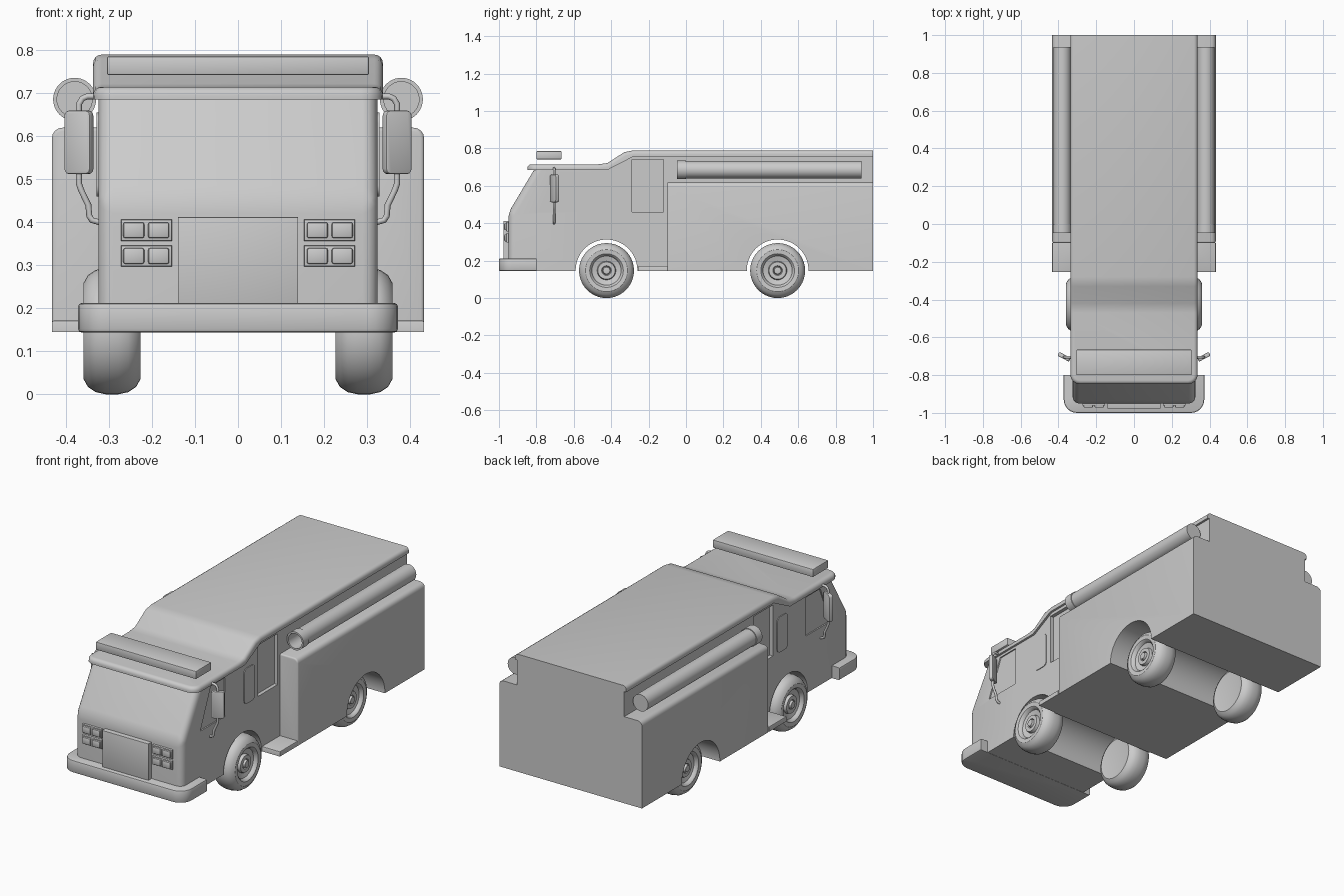
import bpy, bmesh, math
from mathutils import Matrix, Vector

if "Cube" in bpy.data.objects:
    bpy.data.objects.remove(bpy.data.objects["Cube"])


def finish(name, bm, cutters=(), mirror=False):
    """Turn a bmesh into an object, apply cutters, mirror and shade."""
    bmesh.ops.recalc_face_normals(bm, faces=bm.faces)
    me = bpy.data.meshes.new(name)
    bm.to_mesh(me)
    bm.free()
    ob = bpy.data.objects.new(name, me)
    bpy.context.collection.objects.link(ob)
    bpy.ops.object.select_all(action='DESELECT')
    ob.select_set(True)
    bpy.context.view_layer.objects.active = ob
    for c in cutters:
        m = ob.modifiers.new("cut", 'BOOLEAN')
        m.operation, m.solver, m.object = 'DIFFERENCE', 'EXACT', c
        bpy.ops.object.modifier_apply(modifier=m.name)
    bpy.ops.object.shade_smooth_by_angle(angle=math.radians(32))
    if mirror:
        ob.modifiers.new("mirror", 'MIRROR').use_mirror_merge = False
    return ob


def prism(pts, x0, x1):
    """Extrude a (y, z) outline from x0 to x1."""
    bm = bmesh.new()
    f = bm.faces.new([bm.verts.new((x0, y, z)) for y, z in pts])
    r = bmesh.ops.extrude_face_region(bm, geom=[f])
    bmesh.ops.translate(bm, vec=(x1 - x0, 0, 0),
                        verts=[v for v in r['geom'] if isinstance(v, bmesh.types.BMVert)])
    bmesh.ops.recalc_face_normals(bm, faces=bm.faces)
    bm.normal_update()
    return bm


def box(x0, x1, y0, y1, z0, z1):
    return prism([(y0, z0), (y1, z0), (y1, z1), (y0, z1)], x0, x1)


def bevel(bm, test, offset, segments=4):
    """Bevel the edges whose midpoint and direction pass the test."""
    es = [e for e in bm.edges
          if test((e.verts[0].co + e.verts[1].co) / 2,
                  (e.verts[1].co - e.verts[0].co).normalized(), e)]
    bmesh.ops.bevel(bm, geom=es, offset=offset, offset_type='OFFSET',
                    segments=segments, profile=0.5, affect='EDGES')
    bm.normal_update()
    return bm


def lathe(prof, steps, axis='X'):
    """Revolve (radius, along) points around the X or Y axis."""
    bm = bmesh.new()
    vs = [bm.verts.new((a, 0, r)) for r, a in prof]
    es = [bm.edges.new(p) for p in zip(vs, vs[1:])]
    bmesh.ops.spin(bm, geom=vs + es, cent=(0, 0, 0), axis=(1, 0, 0),
                   angle=math.tau, steps=steps)
    bmesh.ops.remove_doubles(bm, verts=bm.verts, dist=1e-5)
    if axis == 'Y':
        bm.transform(Matrix.Rotation(math.pi / 2, 4, 'Z'))
    return bm


W, B = 0.325, 0.433          # half widths of cab and rear body
AXLES = (-0.425, 0.49)

# Cutters: wheel arches and window recesses
arches, recesses = [], []
for y in AXLES:
    bm = lathe([(0, -0.6), (0.165, -0.6), (0.165, 0.6), (0, 0.6)], 64)
    bm.transform(Matrix.Translation((0, y, 0.148)))
    arches.append(finish("arch_cutter", bm))
for s in (-1, 1):
    front = [(-0.79, 0.46), (-0.575, 0.46), (-0.575, 0.672), (-0.70, 0.672)]
    recesses.append(finish("window_cutter", prism(front, s * (W - 0.007), s * 0.5)))
    recesses.append(finish("window_cutter", box(s * (W - 0.02), s * 0.5, -0.29, -0.12, 0.46, 0.74)))

# Cab and central hull
hull = prism([(-0.95, 0.145), (-0.95, 0.455), (-0.81, 0.69), (-0.43, 0.69),
              (-0.30, 0.76), (1, 0.76), (1, 0.145)], -W, W)
bevel(hull, lambda c, d, e: c.y < -0.87 and (
    (abs(d.x) < 0.1 and abs(d.z) > 0.3) or (abs(d.x) > 0.9 and abs(c.z - 0.455) < 0.01)), 0.035)
finish("cab_and_hull", hull, arches + recesses)

# Side lockers of the rear body, with rounded shoulder
locker = box(W, B, -0.10, 1.0, 0.145, 0.62)
bevel(locker, lambda c, d, e: c.x > B - 0.01 and abs(d.y) > 0.9 and c.z > 0.5, 0.025)
bevel(locker, lambda c, d, e: c.y < -0.09 and c.x > W + 0.02 and c.z > 0.2 and abs(d.y) < 0.1, 0.008, 3)
finish("side_locker", locker, arches[1:], True)

# Steps ahead of the lockers
step = bevel(box(W - 0.01, B, -0.255, -0.10, 0.145, 0.172),
             lambda c, d, e: c.z > 0.17 and (c.x > B - 0.01 or c.y < -0.25), 0.006, 2)
finish("entry_step", step, arches[:1], True)

for c in arches + recesses:
    bpy.data.objects.remove(c)

# Roof shell with rounded front corners and upper edge
roof = prism([(-0.848, 0.685), (-0.848, 0.715), (-0.47, 0.715), (-0.42, 0.722), (-0.33, 0.78),
              (-0.28, 0.79), (1, 0.79), (1, 0.757), (-0.28, 0.757), (-0.42, 0.685)], -0.337, 0.337)
bevel(roof, lambda c, d, e: abs(d.z) > 0.9 and c.y < -0.8, 0.05)


def roof_rim(c, d, e):
    n = sorted(f.normal.z for f in e.link_faces)
    return n[1] > 0.5 and abs(n[0]) < 0.3 and c.y < 0.99


bevel(roof, roof_rim, 0.02)
finish("roof", roof)

# Light bar
finish("light_bar", bevel(box(-0.305, 0.305, -0.80, -0.665, 0.742, 0.786),
                          lambda c, d, e: True, 0.005, 2))

# Front bumper
bumper = box(-0.372, 0.372, -1.0, -0.80, 0.144, 0.212)
bevel(bumper, lambda c, d, e: abs(d.z) > 0.9 and c.y < -0.9, 0.07, 6)
bevel(bumper, lambda c, d, e: abs(d.z) < 0.1 and c.y < -0.81, 0.008, 2)
finish("front_bumper", bumper)

# Grille panel
finish("grille_panel", bevel(box(-0.14, 0.14, -0.977, -0.94, 0.21, 0.412),
                             lambda c, d, e: c.y < -0.97, 0.003, 2))

# Headlights: two framed pairs on each side
for z0, z1 in ((0.297, 0.346), (0.357, 0.406)):
    finish("headlight_frame", bevel(box(0.154, 0.272, -0.962, -0.92, z0, z1),
                                    lambda c, d, e: c.y < -0.95, 0.004, 2), mirror=True)
    for x in (0.160, 0.218):
        finish("headlight", bevel(box(x, x + 0.049, -0.972, -0.94, z0 + 0.006, z1 - 0.006),
                                  lambda c, d, e: c.y < -0.95, 0.005, 2), mirror=True)

# Rounded middle side window
mid = bevel(box(W - 0.01, W + 0.004, -0.415, -0.322, 0.46, 0.655),
            lambda c, d, e: abs(d.x) > 0.9, 0.025)
finish("middle_window", mid, mirror=True)

# Hose tubes with open collars
tube = lathe([(0, 0.937), (0.046, 0.937), (0.046, 0), (0.05, 0), (0.05, -0.048),
              (0.041, -0.048), (0.041, 0.08), (0, 0.08)], 40, 'Y')
tube.transform(Matrix.Translation((0.38, 0, 0.686)))
finish("hose_tube", tube, mirror=True)

# Wheels with stepped hubs
wheel_prof = [(0, -0.06), (0.09, -0.062), (0.112, -0.066), (0.13, -0.056), (0.142, -0.038),
              (0.147, -0.015), (0.147, 0.015), (0.142, 0.038), (0.13, 0.056), (0.112, 0.066),
              (0.09, 0.064), (0.083, 0.058), (0.078, 0.044), (0.05, 0.036), (0.046, 0.052),
              (0.026, 0.052), (0.022, 0.045), (0.018, 0.06), (0, 0.062)]
for y, name in zip(AXLES, ("front_wheel", "rear_wheel")):
    wheel = lathe(wheel_prof, 40)
    wheel.transform(Matrix.Translation((0.293, y, 0.147)))
    finish(name, wheel, mirror=True)

# Mirrors, turned slightly backwards
mirror = bevel(box(-0.034, 0.034, -0.011, 0.011, 0.512, 0.66),
               lambda c, d, e: abs(d.y) > 0.9, 0.012, 3)
bevel(mirror, lambda c, d, e: abs(d.y) < 0.1, 0.004, 2)
mirror.transform(Matrix.Translation((0.37, -0.703, 0)) @ Matrix.Rotation(math.radians(28), 4, 'Z'))
finish("side_mirror", mirror, mirror=True)

# Mirror arms as bent tubes
arm_paths = [[(0.315, 0.693), (0.35, 0.693), (0.362, 0.688), (0.37, 0.675), (0.37, 0.65)],
             [(0.37, 0.52), (0.37, 0.49), (0.365, 0.475), (0.348, 0.44), (0.346, 0.415),
              (0.34, 0.405), (0.315, 0.398)]]
for path in arm_paths:
    cu = bpy.data.curves.new("mirror_arm", 'CURVE')
    cu.dimensions, cu.bevel_depth, cu.bevel_resolution = '3D', 0.007, 2
    cu.use_fill_caps = True
    for s in (-1, 1):
        sp = cu.splines.new('POLY')
        sp.points.add(len(path) - 1)
        for p, (x, z) in zip(sp.points, path):
            p.co = (s * x, -0.705, z, 1)
    bpy.context.collection.objects.link(bpy.data.objects.new("mirror_arm", cu))
